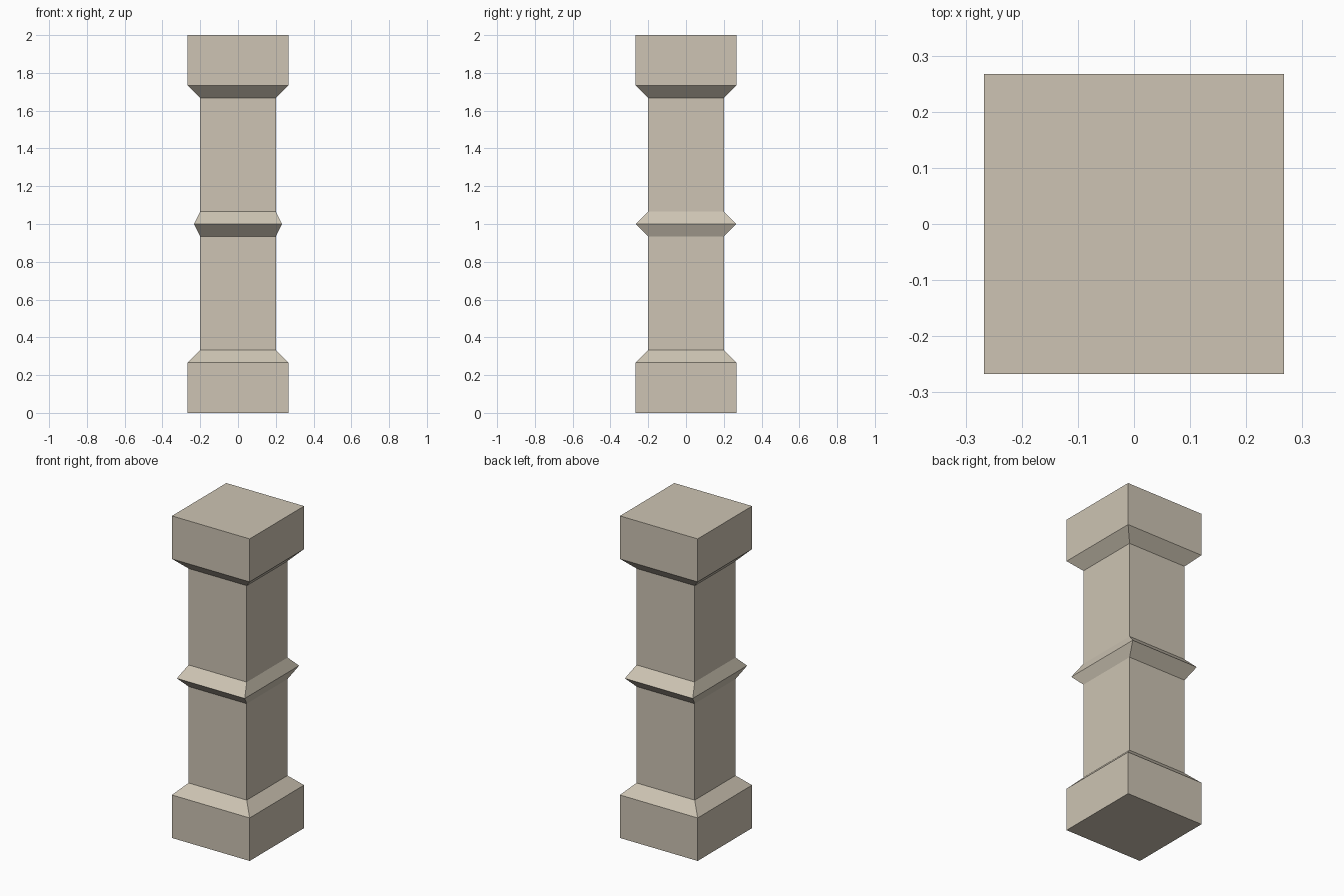
import bpy
import bmesh

cube = bpy.data.objects.get("Cube")
if cube:
    bpy.data.objects.remove(cube, do_unlink=True)

# Single stone colour
stone = bpy.data.materials.new("warm_grey_stone")
stone.use_nodes = True
colour = (0.61, 0.552, 0.451, 1.0)
stone.diffuse_color = colour
stone.node_tree.nodes["Principled BSDF"].inputs["Base Color"].default_value = colour


def square_loft(name, sections, cap_bottom=False, cap_top=False):
    """Join rectangular sections (half width, half depth, height) into one part."""
    bm = bmesh.new()
    rings = [[bm.verts.new((sx * w, sy * d, z))
              for sx, sy in ((-1, -1), (1, -1), (1, 1), (-1, 1))]
             for w, d, z in sections]
    for low, high in zip(rings, rings[1:]):
        for i in range(4):
            j = (i + 1) % 4
            bm.faces.new((low[i], low[j], high[j], high[i]))
    if cap_bottom:
        bm.faces.new(rings[0][::-1])
    if cap_top:
        bm.faces.new(rings[-1])
    mesh = bpy.data.meshes.new(name)
    bm.to_mesh(mesh)
    bm.free()
    mesh.materials.append(stone)
    obj = bpy.data.objects.new(name, mesh)
    bpy.context.collection.objects.link(obj)
    return obj


WIDE = 0.267     # half width of the blocks
SLIM = 0.2       # half width of the shaft
BAND = 0.233     # half width of the band, which is deeper than it is wide
BLOCK = 0.267    # block height
SLOPE = 0.067    # height of each sloped course
NECK = BLOCK + SLOPE

# Base block with sloped shoulder
square_loft("base", [(WIDE, WIDE, 0), (WIDE, WIDE, BLOCK), (SLIM, SLIM, NECK)],
            cap_bottom=True)

# Shaft halves on either side of the band
square_loft("lower_shaft", [(SLIM, SLIM, NECK), (SLIM, SLIM, 1 - SLOPE)])
square_loft("upper_shaft", [(SLIM, SLIM, 1 + SLOPE), (SLIM, SLIM, 2 - NECK)])

# Pointed band around the middle
square_loft("middle_band", [(SLIM, SLIM, 1 - SLOPE), (BAND, WIDE, 1),
                            (SLIM, SLIM, 1 + SLOPE)])

# Capital block mirrors the base
square_loft("capital", [(SLIM, SLIM, 2 - NECK), (WIDE, WIDE, 2 - BLOCK),
                        (WIDE, WIDE, 2)], cap_top=True)
